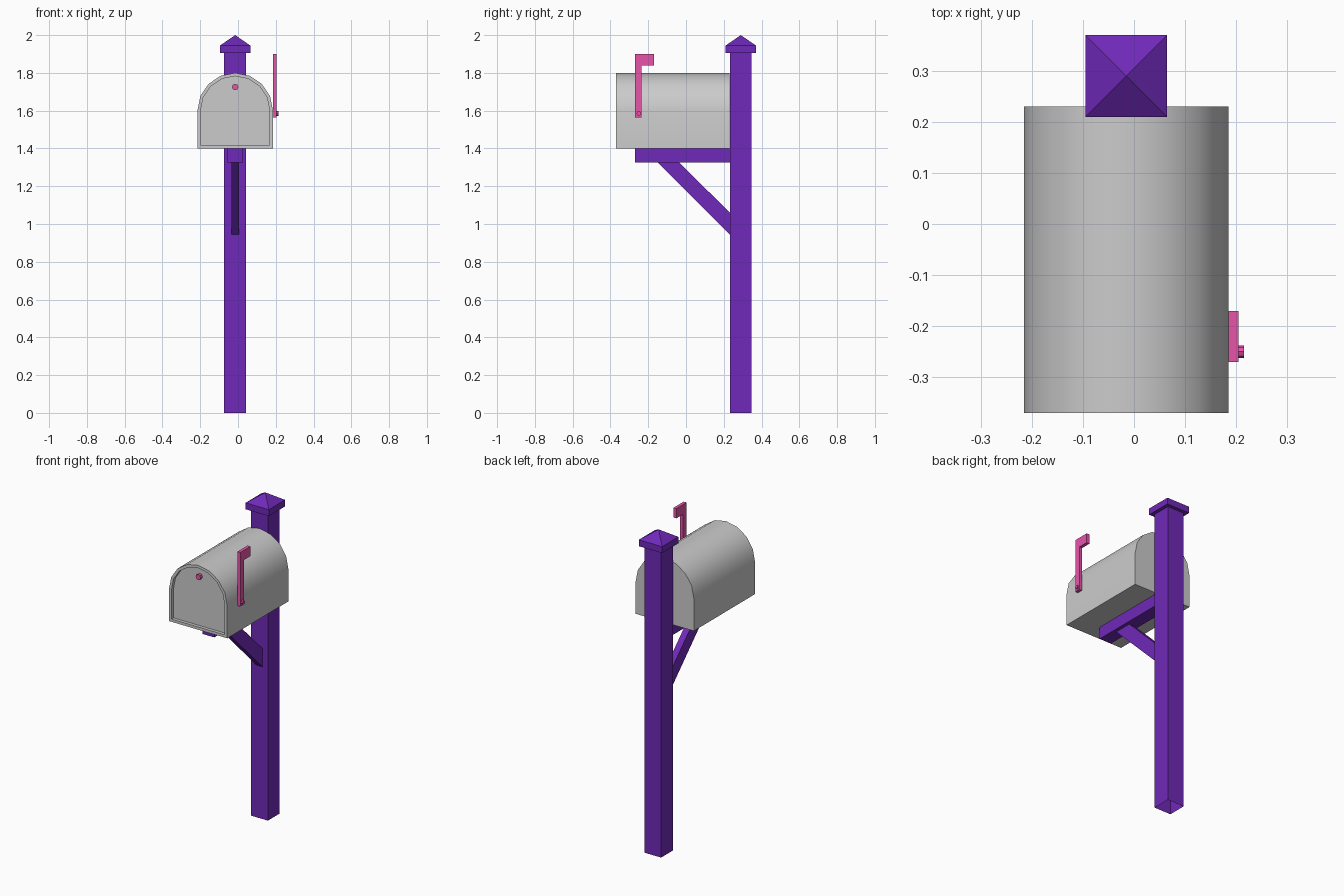
import bpy, bmesh, math
from mathutils import Matrix, Vector

if "Cube" in bpy.data.objects:
    bpy.data.objects.remove(bpy.data.objects["Cube"])

CX = -0.015  # shared centre line of post and box


def material(name, rgb):
    m = bpy.data.materials.new(name)
    m.diffuse_color = (*rgb, 1)
    m.use_nodes = True
    m.node_tree.nodes["Principled BSDF"].inputs["Base Color"].default_value = m.diffuse_color
    return m


PURPLE = material("purple_paint", (0.16, 0.022, 0.48))
PINK = material("pink_paint", (0.80, 0.09, 0.40))


def finish(name, bm, mat=None, smooth=False):
    bmesh.ops.recalc_face_normals(bm, faces=bm.faces)
    mesh = bpy.data.meshes.new(name)
    bm.to_mesh(mesh)
    bm.free()
    if mat:
        mesh.materials.append(mat)
    if smooth:
        mesh.shade_smooth()
        mesh.set_sharp_from_angle(angle=math.radians(30))
    ob = bpy.data.objects.new(name, mesh)
    bpy.context.collection.objects.link(ob)
    return ob


def extrude(bm, points, vec):
    """Solid from a closed outline; returns the starting face."""
    face = bm.faces.new([bm.verts.new(p) for p in points])
    new = bmesh.ops.extrude_face_region(bm, geom=[face], use_keep_orig=True)
    verts = [g for g in new["geom"] if isinstance(g, bmesh.types.BMVert)]
    bmesh.ops.translate(bm, verts=verts, vec=vec)
    return face


def side_part(name, outline, x0, x1, mat):
    """Part drawn in the side view (y, z) and extruded along x."""
    bm = bmesh.new()
    extrude(bm, [(x0, y, z) for y, z in outline], (x1 - x0, 0, 0))
    return finish(name, bm, mat)


def disc(name, center, radius, depth, axis, mat, sides=8):
    bm = bmesh.new()
    rot = Vector((0, 0, 1)).rotation_difference(Vector(axis)).to_matrix().to_4x4()
    bmesh.ops.create_cone(bm, cap_ends=True, segments=sides, radius1=radius,
                          radius2=radius, depth=depth,
                          matrix=Matrix.Translation(center) @ rot)
    return finish(name, bm, mat)


def rect(y0, y1, z0, z1):
    return [(y0, z0), (y1, z0), (y1, z1), (y0, z1)]


# Post, open at the bottom
bm = bmesh.new()
h = 0.058
bottom = extrude(bm, [(CX + sx * h, 0.29 + sy * h, 0) for sx, sy in
                      ((-1, -1), (1, -1), (1, 1), (-1, 1))], (0, 0, 1.91))
bmesh.ops.delete(bm, geom=[bottom], context='FACES_ONLY')
finish("post", bm, PURPLE)

# Post cap: square slab with a pyramid top
bm = bmesh.new()
h = 0.08
extrude(bm, [(CX + sx * h, 0.29 + sy * h, 1.905) for sx, sy in
             ((-1, -1), (1, -1), (1, 1), (-1, 1))], (0, 0, 0.04))
top = max(bm.faces, key=lambda f: f.calc_center_median().z)
apex = bmesh.ops.poke(bm, faces=[top])["verts"][0]
apex.co.z = 2.0
finish("post_cap", bm, PURPLE)

# Support arm and diagonal brace
side_part("support_arm", rect(-0.27, 0.232, 1.325, 1.4), CX - 0.041, CX + 0.041, PURPLE)
side_part("brace", [(-0.15, 1.325), (-0.035, 1.325), (0.232, 1.06), (0.232, 0.945)],
          CX - 0.02, CX + 0.02, PURPLE)

# Mailbox: arched tunnel with a recessed door
bm = bmesh.new()
arch = [(CX + 0.2 * math.cos(a), -0.37, 1.6 + 0.2 * math.sin(a))
        for a in (math.pi * i / 8 for i in range(9))]
front = extrude(bm, [(CX - 0.2, -0.37, 1.4), (CX + 0.2, -0.37, 1.4)] + arch, (0, 0.6, 0))
bmesh.ops.recalc_face_normals(bm, faces=bm.faces)
bmesh.ops.inset_region(bm, faces=[front], thickness=0.017, use_even_offset=True)
door = bmesh.ops.extrude_discrete_faces(bm, faces=[front])["faces"][0]
bmesh.ops.translate(bm, verts=door.verts[:], vec=(0, 0.02, 0))
finish("mailbox", bm, smooth=True)

# Door knob
disc("door_knob", (CX, -0.36, 1.725), 0.017, 0.02, (0, 1, 0), PINK)

# Signal flag and its pivot
side_part("flag", [(-0.27, 1.565), (-0.235, 1.565), (-0.235, 1.84), (-0.17, 1.84),
                   (-0.17, 1.9), (-0.27, 1.9)], 0.185, 0.205, PINK)
disc("flag_pivot", (0.209, -0.25, 1.585), 0.012, 0.012, (1, 0, 0), PINK)
